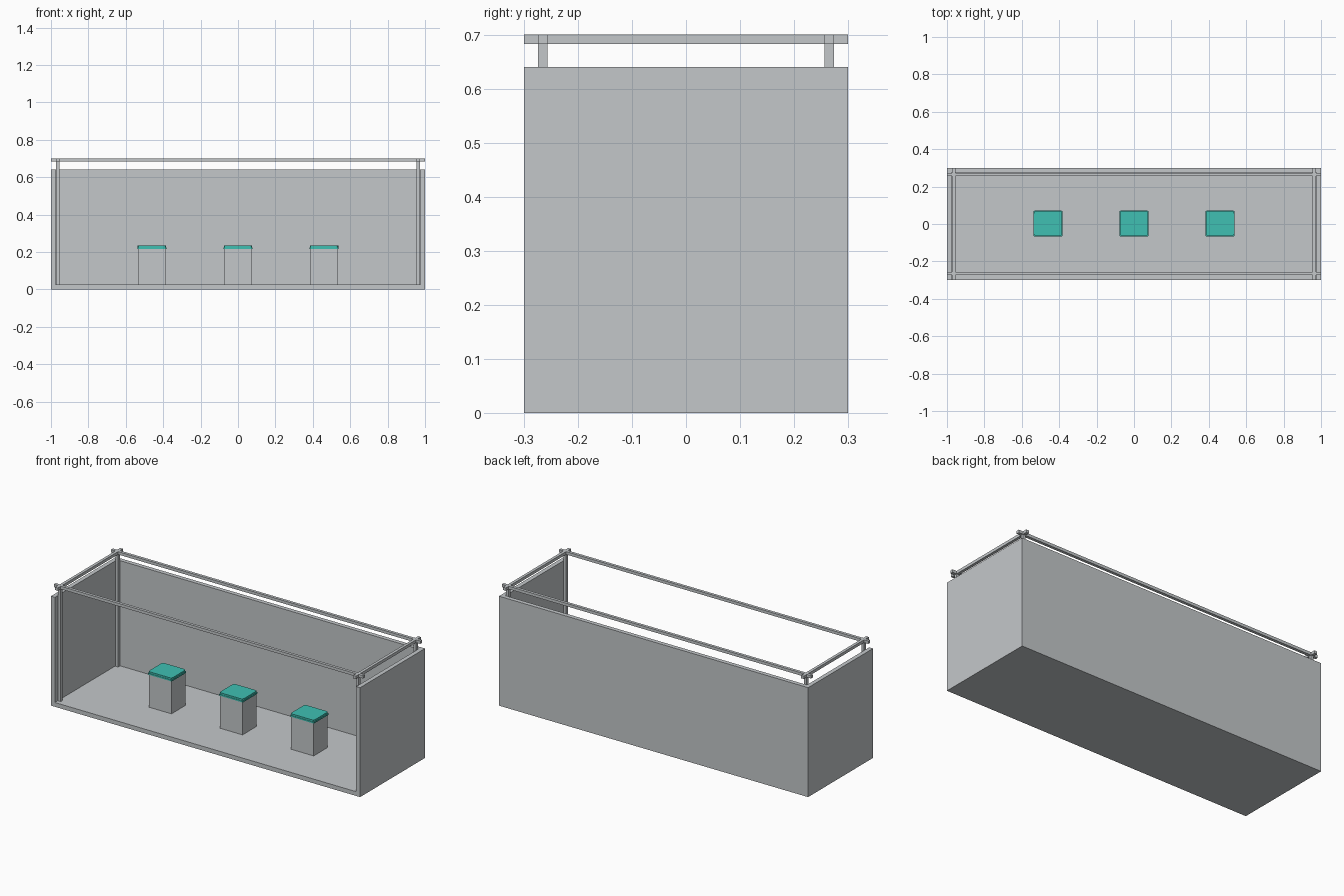
import bpy, bmesh

if "Cube" in bpy.data.objects:
    bpy.data.objects.remove(bpy.data.objects["Cube"])


def material(name, rgb):
    m = bpy.data.materials.new(name)
    m.diffuse_color = (*rgb, 1)
    m.use_nodes = True
    m.node_tree.nodes["Principled BSDF"].inputs["Base Color"].default_value = m.diffuse_color
    return m


GREY = material("light grey", (0.55, 0.575, 0.59))
TEAL = material("teal", (0.05, 0.53, 0.45))


def box(name, mat, x, y, z, corner=0.0):
    """Box from (min, max) ranges; corner chamfers the upright edges."""
    bm = bmesh.new()
    bmesh.ops.create_cube(bm, size=1)
    for v in bm.verts:
        v.co = [r[0] if c < 0 else r[1] for c, r in zip(v.co, (x, y, z))]
    if corner:
        upright = [e for e in bm.edges
                   if abs(e.verts[0].co.z - e.verts[1].co.z) > 1e-5]
        bmesh.ops.bevel(bm, geom=upright, offset=corner, segments=2,
                        profile=0.5, affect='EDGES')
    me = bpy.data.meshes.new(name)
    bm.to_mesh(me)
    bm.free()
    me.materials.append(mat)
    ob = bpy.data.objects.new(name, me)
    bpy.context.collection.objects.link(ob)
    return ob


W, D, H, T = 1.0, 0.3, 0.64, 0.025   # half width, half depth, wall height, wall
PX, PY, R = 0.964, 0.265, 0.0085     # frame bar centres and half thickness
TOP = 0.70

# Open-fronted tray: floor, back and two sides
box("floor", GREY, (-W, W), (-D, D), (0, T))
box("back_wall", GREY, (-W + T, W - T), (D - T, D), (T, H))
for side, s in (("left", -1), ("right", 1)):
    xs = sorted((s * W, s * (W - T)))
    box(side + "_wall", GREY, xs, (-D, D), (T, H))

# Frame: corner posts, long rails and cross rails
z_rail = (TOP - 2 * R, TOP)
for sx, side in ((-1, "left"), (1, "right")):
    x = (sx * PX - R, sx * PX + R)
    box(side + "_cross_rail", GREY, x, (-D, D), z_rail)
    for sy, end in ((-1, "front"), (1, "back")):
        y = (sy * PY - R, sy * PY + R)
        box(f"{end}_{side}_post", GREY, x, y, (T, TOP - 2 * R))
for sy, end in ((-1, "front"), (1, "back")):
    box(end + "_long_rail", GREY, (-W, W), (sy * PY - R, sy * PY + R), z_rail)

# Three lidded containers
CY = 0.002
for i, cx in enumerate((-0.46, 0.0, 0.46), 1):
    def span(c, half):
        return (c - half, c + half)
    box(f"container_{i}", GREY, span(cx, 0.073), span(CY, 0.064), (T, 0.22))
    box(f"lid_rim_{i}", TEAL, span(cx, 0.078), span(CY, 0.069), (0.217, 0.225), 0.006)
    box(f"lid_top_{i}", TEAL, span(cx, 0.076), span(CY, 0.067), (0.225, 0.235), 0.012)
